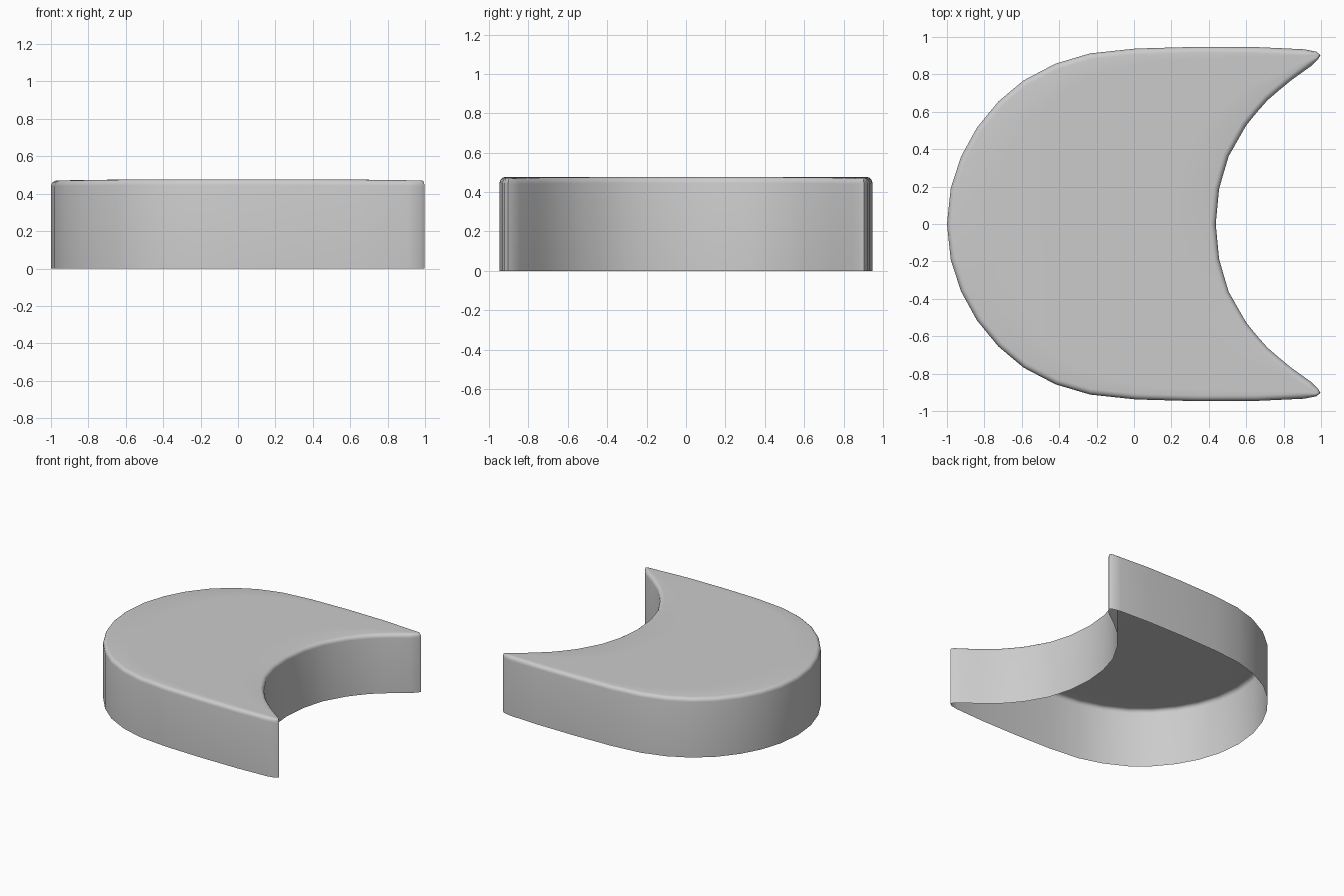
import bpy, bmesh, math
from mathutils import Vector

if "Cube" in bpy.data.objects:
    bpy.data.objects.remove(bpy.data.objects["Cube"])

# Half outlines (y >= 0): outer rim from the left end, inner rim from the notch centre
outer_half = [(-1, 0), (-.98, .19), (-.925, .36), (-.84, .515), (-.725, .655), (-.59, .768),
              (-.42, .857), (-.235, .912), (.01, .938), (.33, .947), (.65, .946), (.91, .934), (.975, .921)]
inner_half = [(.437, 0), (.446, .095), (.455, .187), (.48, .275), (.506, .362), (.553, .445),
              (.6, .527), (.655, .595), (.715, .663), (.777, .716), (.845, .772), (.945, .843), (.982, .878)]
tip = (.997, .903)


def mirrored(half):
    return [Vector((x, -y)) for x, y in reversed(half[1:])] + [Vector(p) for p in half]


outer, inner = mirrored(outer_half), mirrored(inner_half)
low_tip, high_tip = Vector((tip[0], -tip[1])), Vector(tip)
n = len(outer)
# Closed clockwise loop: low tip, outer rim, high tip, inner rim back
loop = [low_tip] + outer + [high_tip] + inner[::-1]
thick = [(a - b).length for a, b in zip(outer, inner)]
thick = [.04] + thick + [.04] + thick[::-1]
count = len(loop)


def inset(d):
    pts = []
    for i, p in enumerate(loop):
        t = (loop[(i + 1) % count] - loop[i - 1]).normalized()
        pts.append(p + Vector((t.y, -t.x)) * min(d, .3 * thick[i] * d / .03))
    return pts


def top_z(x):
    return .477 - .007 * abs(x) ** 3


bm = bmesh.new()

# Walls and rounded top edge (drop is measured from the gently crowned top)
rings = []
r = .03
steps = [(0, None), (0, r)] + [(r * (1 - math.cos(a)), r * (1 - math.sin(a)))
                               for a in (math.pi / 8, math.pi / 4, 3 * math.pi / 8, math.pi / 2)]
for d, drop in steps:
    rings.append([bm.verts.new((p.x, p.y, 0 if drop is None else top_z(p.x) - drop)) for p in inset(d)])
for a, b in zip(rings, rings[1:]):
    for i in range(count):
        j = (i + 1) % count
        bm.faces.new((a[j], a[i], b[i], b[j]))

# Top surface: strips running from outer rim to inner rim
top = rings[-1]
rows = []
for i in range(1, n + 1):
    a, b = top[i], top[count - i]
    row = [a]
    for k in range(1, 6):
        p = a.co.lerp(b.co, k / 6)
        row.append(bm.verts.new((p.x, p.y, top_z(p.x))))
    rows.append(row + [b])
for a, b in zip(rows, rows[1:]):
    for k in range(6):
        bm.faces.new((a[k], a[k + 1], b[k + 1], b[k]))
bm.faces.new([top[0]] + rows[0][::-1])
bm.faces.new([top[n + 1]] + rows[-1])
bmesh.ops.recalc_face_normals(bm, faces=bm.faces)
if max(bm.faces, key=lambda f: f.calc_area() * abs(f.normal.z)).normal.z < 0:
    bmesh.ops.reverse_faces(bm, faces=bm.faces)

mesh = bpy.data.meshes.new("crescent_shell")
bm.to_mesh(mesh)
bm.free()
obj = bpy.data.objects.new("crescent_shell", mesh)
bpy.context.collection.objects.link(obj)
bpy.context.view_layer.objects.active = obj
obj.select_set(True)
bpy.ops.object.shade_smooth_by_angle(angle=math.radians(50))
